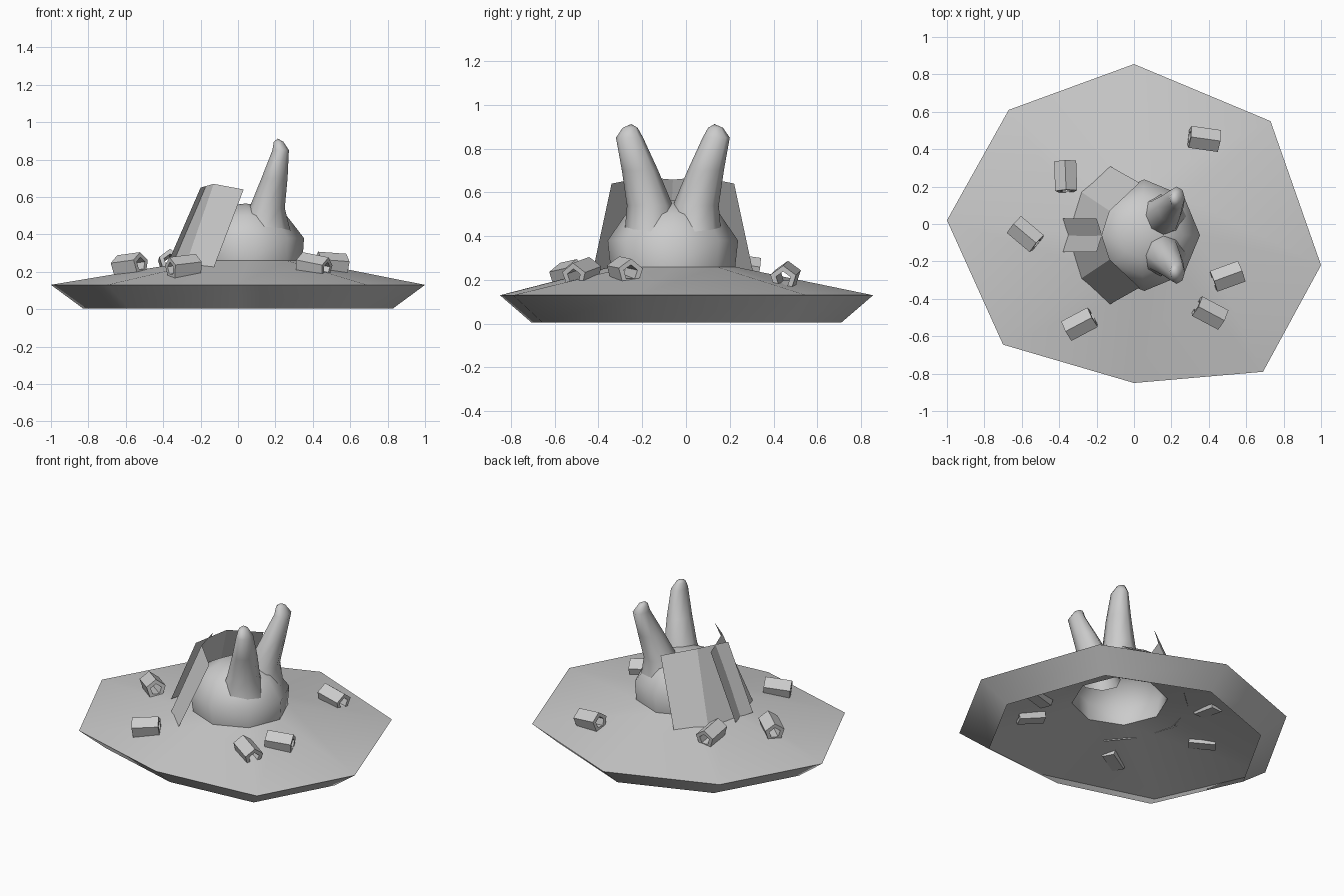
import bpy, bmesh, math
from mathutils import Matrix, Vector

if "Cube" in bpy.data.objects:
    bpy.data.objects.remove(bpy.data.objects["Cube"])

grey = bpy.data.materials.new("light_grey")
grey.diffuse_color = (0.6, 0.6, 0.6, 1)
grey.use_nodes = True
grey.node_tree.nodes["Principled BSDF"].inputs["Base Color"].default_value = grey.diffuse_color
MID_Y = -0.06  # symmetry line of the head and collar


def finish(name, bm, smooth_angle=None):
    mesh = bpy.data.meshes.new(name)
    bm.to_mesh(mesh)
    bm.free()
    mesh.materials.append(grey)
    ob = bpy.data.objects.new(name, mesh)
    bpy.context.collection.objects.link(ob)
    if smooth_angle:
        bpy.ops.object.select_all(action='DESELECT')
        ob.select_set(True)
        bpy.context.view_layer.objects.active = ob
        bpy.ops.object.shade_smooth_by_angle(angle=math.radians(smooth_angle))
    return ob


def ring(cx, cy, z, rx, ry, n=8):
    return [(cx + rx * math.cos(2 * math.pi * i / n),
             cy + ry * math.sin(2 * math.pi * i / n), z) for i in range(n)]


def loft(rings, tip=None):
    """Skin a stack of rings from bottom to top, with an optional tip."""
    bm = bmesh.new()
    loops = [[bm.verts.new(p) for p in r] for r in rings]
    n = len(loops[0])
    for a, b in zip(loops, loops[1:]):
        for i in range(n):
            j = (i + 1) % n
            bm.faces.new((a[i], a[j], b[j], b[i]))
    if tip:
        t = bm.verts.new(tip)
        for i in range(n):
            bm.faces.new((loops[-1][i], loops[-1][(i + 1) % n], t))
    return bm


# Plate: uneven eight-sided open shell, sloping up to the neck of the head
rim = [(1, -.22), (.73, .55), (0, .855), (-.67, .61),
       (-1, .02), (-.7, -.645), (0, -.85), (.69, -.79)]
neck = ring(.06, MID_Y, .26, .285, .285)
foot_ring = [(x * .83, y * .83, .005) for x, y in rim]
rim_ring = [(x, y, .13) for x, y in rim]
finish("plate", loft([foot_ring, rim_ring, neck]), 60)

# Head: rounded dome, open underneath
finish("head", loft([neck,
                     ring(.055, MID_Y, .38, .298, .298),
                     ring(.045, MID_Y, .50, .215, .215),
                     ring(.04, MID_Y, .55, .12, .12)],
                    (.04, MID_Y, .565)), 70)

# Ears: tapering lofts that lean outward
for side, label in ((1, "left"), (-1, "right")):
    def ear_ring(x, off, z, rx, ry):
        return ring(x, MID_Y + side * off, z, rx, ry)
    finish(label + "_ear",
           loft([ear_ring(.14, .10, .42, .14, .12),
                 ear_ring(.155, .105, .54, .095, .105),
                 ear_ring(.195, .15, .70, .07, .083),
                 ear_ring(.228, .198, .85, .044, .062),
                 ear_ring(.217, .195, .895, .026, .034)],
                (.213, MID_Y + side * .19, .912)), 70)

# Collar: three flat panels per side, crossing at the back of the head
low = [(-.13, .31, .22), (-.28, .17, .235), (-.38, -.15, .235)]
high = [(.03, .22, .64), (-.13, .07, .67), (-.20, -.15, .65)]
for side, label in ((1, "left"), (-1, "right")):
    bm = bmesh.new()
    rows = [[bm.verts.new((x, y if side > 0 else 2 * MID_Y - y, z))
             for x, y, z in row] for row in (low, high)]
    for i in range(2):
        f = [rows[0][i], rows[1][i], rows[1][i + 1], rows[0][i + 1]]
        bm.faces.new(f if side > 0 else f[::-1])
    finish(label + "_collar", bm)


# Tubes: short hollow five-sided pieces scattered over the plate
def tube(name, x, y, z, angle, tilt, length=.16, outer=.062, inner=.035):
    bm = bmesh.new()
    loops = []
    for px, r in ((-.5, outer), (.5, outer), (.5, inner), (-.5, inner)):
        loops.append([bm.verts.new((px * length,
                                    r * math.cos(2 * math.pi * i / 5 + .3),
                                    r * math.sin(2 * math.pi * i / 5 + .3)))
                      for i in range(5)])
    for k in range(4):
        a, b = loops[k], loops[(k + 1) % 4]
        for i in range(5):
            j = (i + 1) % 5
            bm.faces.new((a[i], a[j], b[j], b[i]))
    bmesh.ops.recalc_face_normals(bm, faces=bm.faces)
    bm.transform(Matrix.Translation(Vector((x, y, z)))
                 @ Matrix.Rotation(math.radians(angle), 4, 'Z')
                 @ Matrix.Rotation(math.radians(tilt), 4, 'Y'))
    finish(name, bm)


tubes = [(.375, .455, .215, -8, 8), (-.365, .255, .25, 92, 8),
         (-.58, -.055, .235, -40, -6), (-.29, -.535, .225, 28, -6),
         (.50, -.28, .24, 20, 4), (.405, -.475, .23, -28, 10)]
for k, t in enumerate(tubes):
    tube("tube_%d" % (k + 1), *t)
